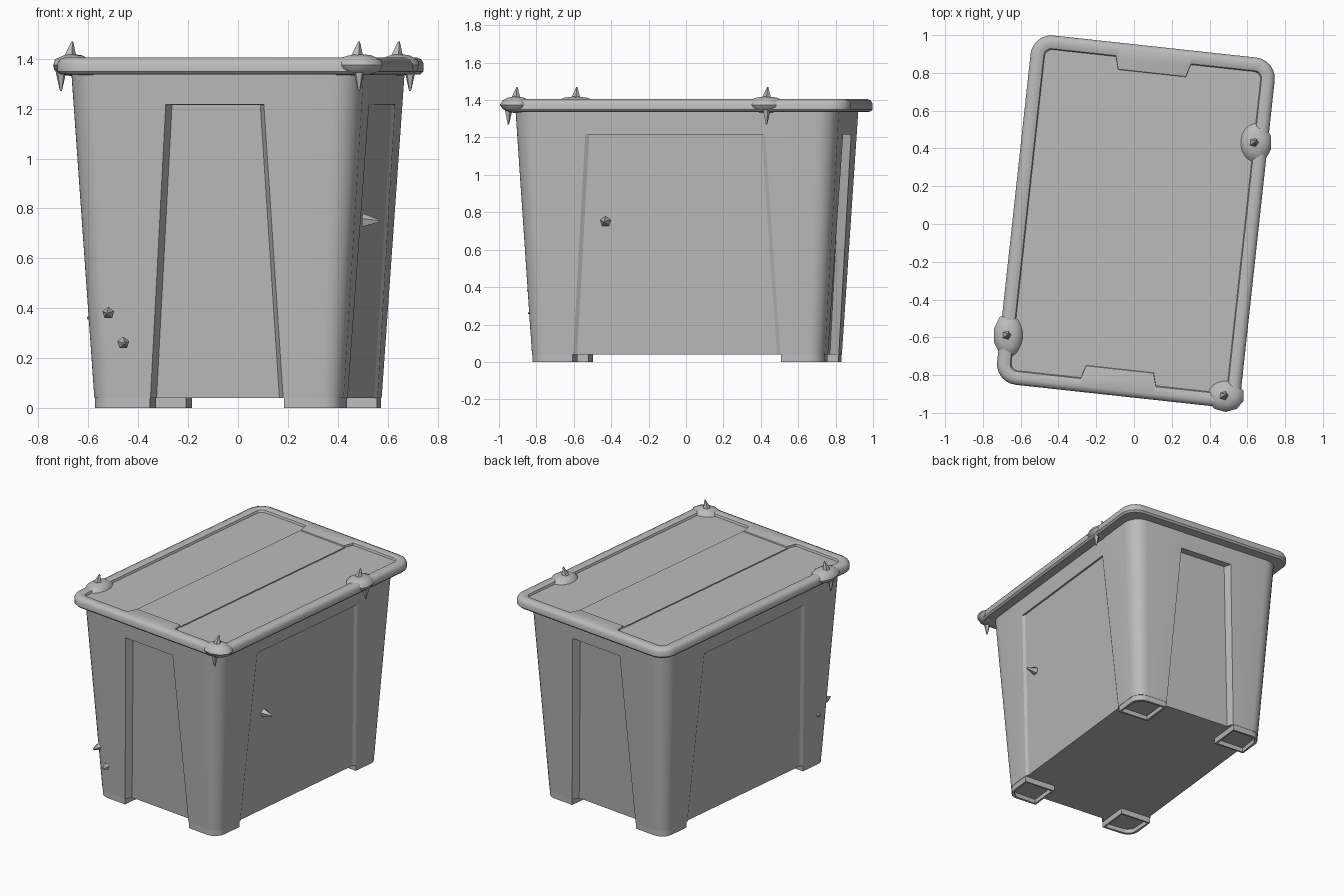
import bpy, bmesh, math
from mathutils import Matrix, Vector

if "Cube" in bpy.data.objects:
    bpy.data.objects.remove(bpy.data.objects["Cube"])

TURN = math.radians(-6.2)          # the whole box stands slightly turned
grey = bpy.data.materials.new("plain grey")
grey.diffuse_color = (0.5, 0.5, 0.5, 1)
grey.use_nodes = True
grey.node_tree.nodes["Principled BSDF"].inputs["Base Color"].default_value = grey.diffuse_color


def finish(name, bm, offset=(0, 0), turn=TURN, angle=30):
    bmesh.ops.recalc_face_normals(bm, faces=bm.faces)
    me = bpy.data.meshes.new(name)
    bm.to_mesh(me)
    bm.free()
    me.materials.append(grey)
    me.polygons.foreach_set("use_smooth", [True] * len(me.polygons))
    me.set_sharp_from_angle(angle=math.radians(angle))
    ob = bpy.data.objects.new(name, me)
    bpy.context.collection.objects.link(ob)
    ob.rotation_euler.z = turn
    ob.location = (offset[0], offset[1], 0)
    return ob


def corner(hw, hl, r, n=6):
    return [(hw - r + r * math.cos(i * math.pi / 2 / n),
             hl - r + r * math.sin(i * math.pi / 2 / n)) for i in range(n + 1)]


def outline(hw, hl, r, ax, dx, ay, dy, s=0.02):
    """Rounded rectangle with a notch in each end (ax, dx) and long side (ay, dy)."""
    q = [(hw - dy, ay - s), (hw, ay)] + corner(hw, hl, r) + [(ax, hl), (ax - s, hl - dx)]
    return (q + [(-x, y) for x, y in reversed(q)]
            + [(-x, -y) for x, y in q] + [(x, -y) for x, y in reversed(q)])


def loft(rings):
    bm = bmesh.new()
    loops = [[bm.verts.new((x, y, z)) for x, y in pts] for pts, z in rings]
    for a, b in zip(loops, loops[1:]):
        for i in range(len(a)):
            j = (i + 1) % len(a)
            bm.faces.new((a[i], a[j], b[j], b[i]))
    bm.faces.new(loops[0][::-1])
    bm.faces.new(loops[-1])
    return bm


# Tapered tub with recessed panels on all four sides
def tub_ring(z, end_depth, side_depth):
    t = z / 1.35
    return outline(0.50 + 0.09 * t, 0.785 + 0.085 * t, 0.08 + 0.03 * t,
                   0.27 - 0.08 * t, end_depth, 0.56 - 0.085 * t, side_depth), z


finish("tub", loft([tub_ring(0.04, 0.045, 0.012), tub_ring(1.215, 0.05, 0.012),
                    tub_ring(1.216, 0, 0), tub_ring(1.35, 0, 0)]), (0, 0.005))

# Four hollow corner feet
for sx, sy, where in ((1, 1, "back_right"), (-1, 1, "back_left"),
                      (1, -1, "front_right"), (-1, -1, "front_left")):
    pts = [(0.27, 0.56), (0.50, 0.56)] + corner(0.50, 0.785, 0.08) + [(0.27, 0.785)]
    bm = loft([([(x * sx, y * sy) for x, y in pts], z) for z in (0.0, 0.045)])
    bmesh.ops.recalc_face_normals(bm, faces=bm.faces)
    base = [f for f in bm.faces if f.normal.z < -0.9]
    bmesh.ops.inset_region(bm, faces=base, thickness=0.018)
    inner = bmesh.ops.extrude_discrete_faces(bm, faces=base)["faces"]
    bmesh.ops.translate(bm, vec=(0, 0, 0.03), verts=inner[0].verts)
    finish(where + "_foot", bm, (0, 0.005))


# Lid: rolled rim around a sunken panel, the rim widens mid-way at each end
def lid_ring(inset, z, notch=0.0):
    return outline(0.65 - inset, 0.93 - inset, max(0.11 - inset, 0.04),
                   0.20, notch, 0.3, 0), z


finish("lid", loft([lid_ring(0.07, 1.335), lid_ring(0.012, 1.338), lid_ring(0, 1.35),
                    lid_ring(0, 1.38), lid_ring(0.01, 1.398), lid_ring(0.03, 1.406),
                    lid_ring(0.055, 1.403, 0.03), lid_ring(0.07, 1.398, 0.07),
                    lid_ring(0.075, 1.384, 0.07)]), (0.01, 0.015), angle=40)

# Low raised strip running along the lid panel
bm = bmesh.new()
bmesh.ops.create_cube(bm, size=1, matrix=Matrix.Translation((0, 0, 1.386))
                      @ Matrix.Diagonal((0.38, 1.58, 0.01, 1)))
finish("lid_strip", bm, (0.01, 0.015))


def cone(bm, at, direction, radius, height):
    d = Vector(direction).normalized()
    m = (Matrix.Translation(Vector(at) + d * height / 2)
         @ d.to_track_quat("Z", "Y").to_matrix().to_4x4())
    bmesh.ops.create_cone(bm, cap_ends=True, segments=5, radius1=radius,
                          radius2=0.004, depth=height, matrix=m)


# Lumpy rim clips with a spike above and a drip below
for name, x, y, wx, wy, out in (("right_clip", 0.645, 0.43, 0.085, 0.11, 1),
                                ("left_clip", -0.665, -0.59, 0.08, 0.12, -1),
                                ("front_clip", 0.485, -0.91, 0.10, 0.085, 0)):
    bm = bmesh.new()
    bmesh.ops.create_icosphere(bm, subdivisions=2, radius=1,
                               matrix=Matrix.Translation((x, y, 1.375))
                               @ Matrix.Diagonal((wx, wy, 0.045, 1)))
    cone(bm, (x - 0.01, y, 1.40), (0.15, 0.1, 1), 0.03, 0.07)
    cone(bm, (x + 0.045 * out, y - 0.04 * (out == 0), 1.36), (0, 0, -1), 0.025, 0.09)
    finish(name, bm, turn=0)

# Small dents and nubs on the walls
bm = bmesh.new()
cone(bm, (0.50, -0.43, 0.75), (1, -0.1, 0), 0.03, 0.07)
cone(bm, (-0.52, -0.80, 0.38), (-0.1, -1, 0), 0.025, 0.05)
cone(bm, (-0.46, -0.80, 0.26), (0.1, -1, 0), 0.025, 0.045)
cone(bm, (-0.575, -0.62, 0.36), (-1, 0, 0), 0.04, 0.03)
finish("wall_nubs", bm, turn=0)
